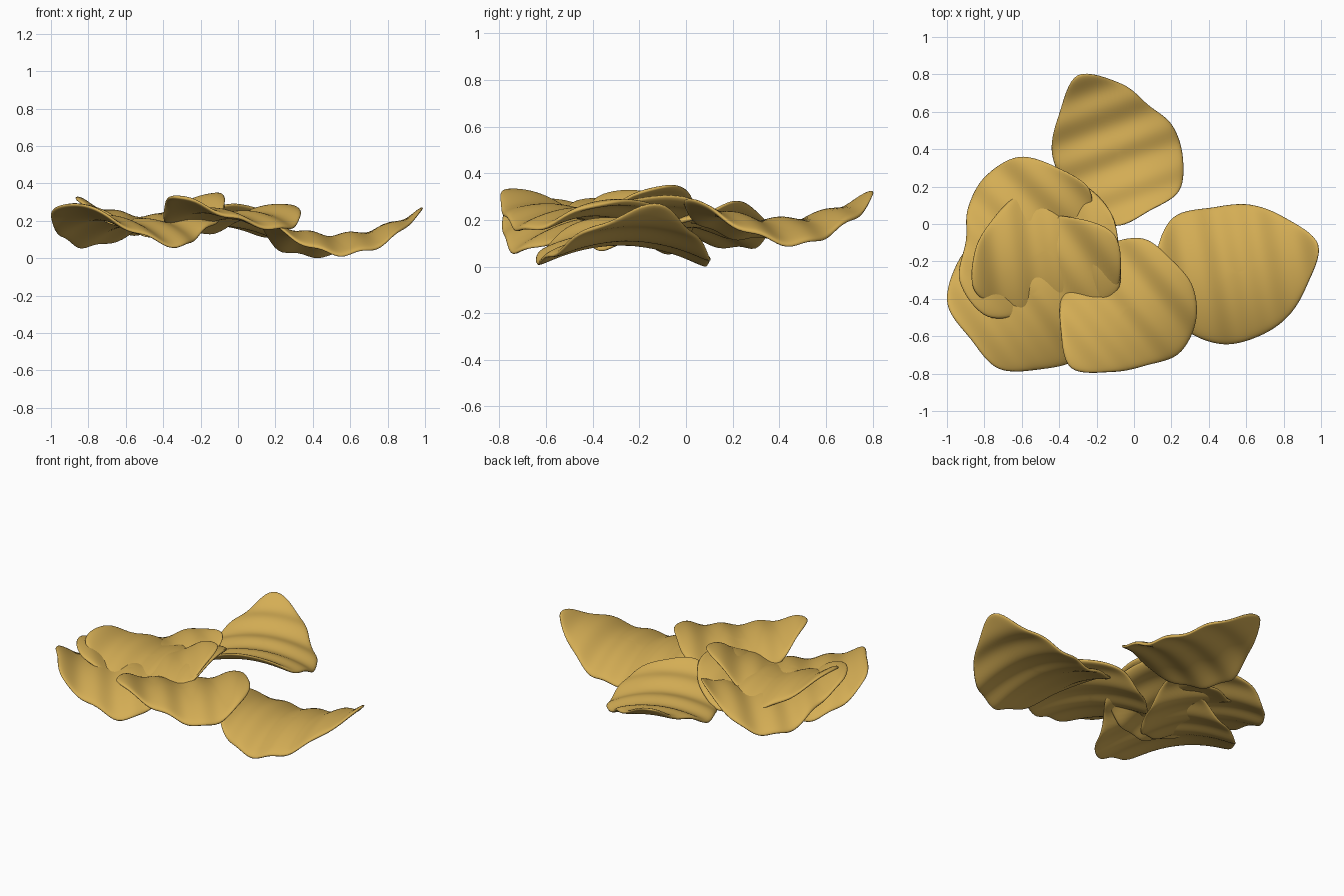
import bpy, bmesh, math
from mathutils import Vector

if "Cube" in bpy.data.objects:
    bpy.data.objects.remove(bpy.data.objects["Cube"])

gold = bpy.data.materials.new("golden_crisp")
gold.diffuse_color = (0.66, 0.42, 0.09, 1)
gold.use_nodes = True
gold.node_tree.nodes["Principled BSDF"].inputs["Base Color"].default_value = gold.diffuse_color

SEG, RINGS, HALF = 96, 26, 0.014


def smooth_loop(pts, n):
    """Closed Catmull-Rom curve through the outline points."""
    out, k = [], len(pts)
    for i in range(n):
        f = i * k / n
        j, t = int(f), f - int(f)
        p0, p1, p2, p3 = (pts[(j + d) % k] for d in (-1, 0, 1, 2))
        out.append(0.5 * (2 * p1 + (p2 - p0) * t + (2 * p0 - 5 * p1 + 4 * p2 - p3) * t * t
                          + (3 * p1 - p0 - 3 * p2 + p3) * t ** 3))
    return out


def crisp(name, centre, z0, axis, start, radii, up=0.6, down=0.72, tilt=(0, 0)):
    """Rippled saddle sheet: curls up along the axis and down across it.
    radii (in hundredths) are the outline at equal angles from start."""
    c = Vector(centre)
    ca, sa = math.cos(math.radians(axis)), math.sin(math.radians(axis))
    corners = []
    for i, r in enumerate(radii):
        a = math.radians(start + 360 * i / len(radii))
        corners.append(c + Vector((math.cos(a), math.sin(a))) * r / 100)
    loop = smooth_loop(corners, SEG)

    def height(p):
        d = p - c
        u, v = d.x * ca + d.y * sa, -d.x * sa + d.y * ca
        ripple = 0.010 * math.cos(2 * math.pi * (u - 0.04) / 0.21)
        return z0 + up * u * u - down * v * v + ripple + tilt[0] * u + tilt[1] * v

    bm = bmesh.new()
    rim = [bm.verts.new((q.x, q.y, height(q))) for q in loop]
    for s in (1, -1):                        # top and bottom skins
        mid = bm.verts.new((c.x, c.y, height(c) + s * HALF))
        rings = []
        for r in range(1, RINGS):
            f = 1 - (1 - r / RINGS) ** 1.4   # tighter rings towards the rim
            h = s * HALF * math.sqrt(1 - f ** 24)
            ps = [c + (q - c) * f for q in loop]
            rings.append([bm.verts.new((p.x, p.y, height(p) + h)) for p in ps])
        rings.append(rim)
        for i in range(SEG):
            j = (i + 1) % SEG
            bm.faces.new((mid, rings[0][i], rings[0][j]))
            for a, b in zip(rings, rings[1:]):
                bm.faces.new((a[i], b[i], b[j], a[j]))
    bmesh.ops.recalc_face_normals(bm, faces=bm.faces[:])
    me = bpy.data.meshes.new(name)
    bm.to_mesh(me)
    bm.free()
    me.materials.append(gold)
    for f in me.polygons:
        f.use_smooth = True
    ob = bpy.data.objects.new(name, me)
    bpy.context.collection.objects.link(ob)


# right-hand crisp
crisp("right_crisp", (0.55, -0.26), 0.14, 10, 19,
      (46, 39, 37, 37, 45, 44, 42, 41, 39, 36, 36, 38), down=0.7, tilt=(0.05, -0.015))
# crisp at the back
crisp("back_crisp", (-0.08, 0.38), 0.215, 110, 118,
      (47, 38, 36, 34, 37, 39, 35, 38, 34, 32, 30, 37), tilt=(-0.02, 0.05))
# crisp at the front
crisp("front_crisp", (-0.03, -0.44), 0.255, 40, 227,
      (45, 36, 33, 37, 37, 36, 34, 37, 35, 34, 36, 38), up=0.5, tilt=(0, -0.06))
# wide crisp at the lower left, its far tip rising through the pile
crisp("lower_left_crisp", (-0.55, -0.38), 0.215, 36, 186,
      (45, 40, 43, 40, 42, 38, 47, 55, 46, 40, 42, 43), up=0.55)
# large crisp at the upper left
crisp("upper_left_crisp", (-0.58, -0.06), 0.205, 45, 35,
      (42, 40, 42, 38, 34, 32, 43, 48, 41, 38, 33, 34), up=0.55)
# topmost crisp on the left pile
crisp("top_crisp", (-0.47, -0.14), 0.24, 8, 0,
      (39, 40, 40, 36, 33, 33, 38, 44, 38, 36, 38, 44), up=0.62)

# rest the pile on the ground
meshes = [o.data for o in bpy.data.objects]
low = min(v.co.z for m in meshes for v in m.vertices)
for m in meshes:
    for v in m.vertices:
        v.co.z -= low
